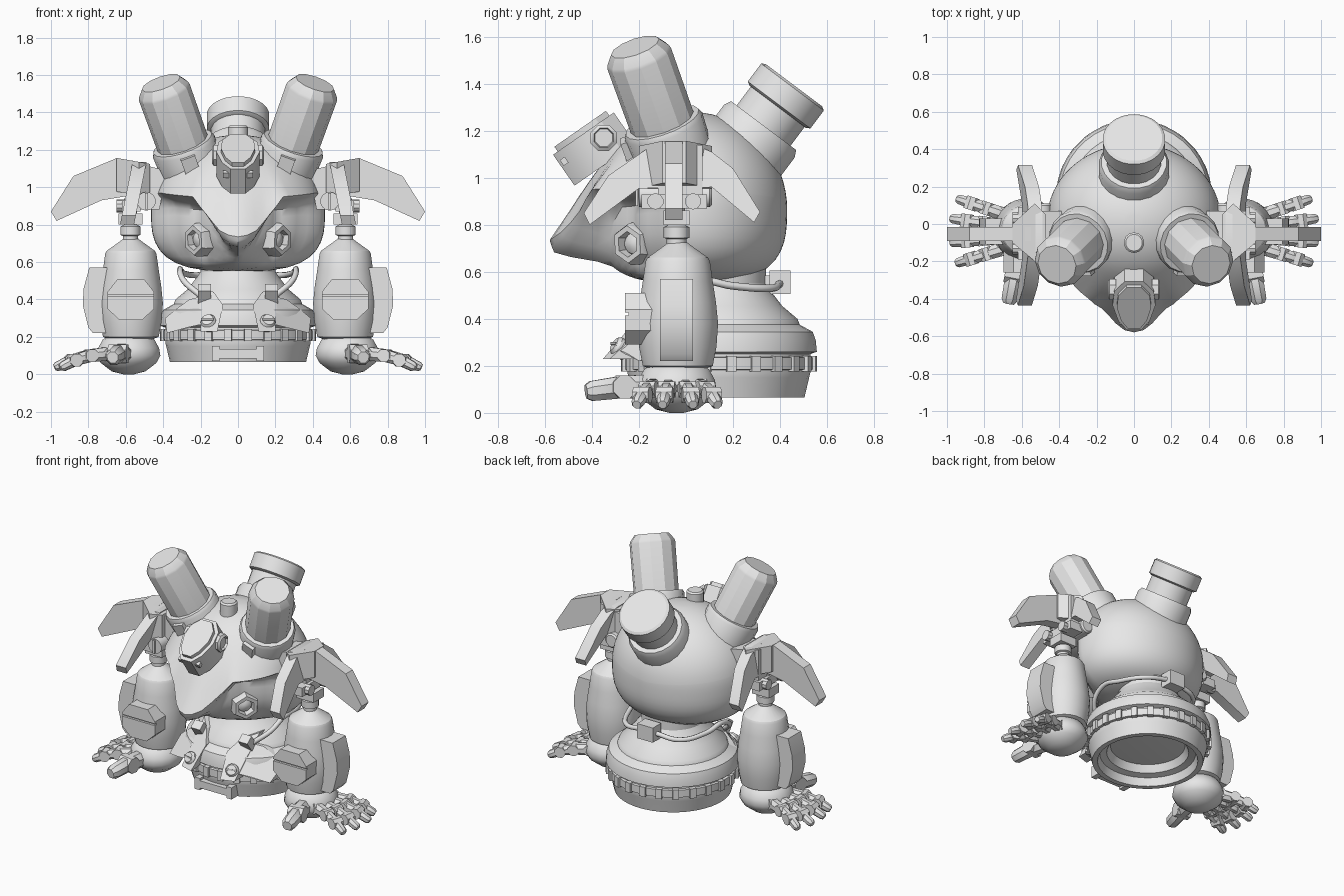
import bpy, bmesh, math
from mathutils import Vector as V

cube = bpy.data.objects.get("Cube")
if cube:
    bpy.data.objects.remove(cube)

grey = bpy.data.materials.new("plain grey")
grey.use_nodes = True
grey.diffuse_color = (0.8, 0.8, 0.8, 1)
grey.node_tree.nodes["Principled BSDF"].inputs["Base Color"].default_value = grey.diffuse_color
X, Y, Z = V((1, 0, 0)), V((0, 1, 0)), V((0, 0, 1))


def part(name, build, mirror=False, angle=30):
    """Make one object; build(bm) adds its geometry in world coordinates."""
    bm = bmesh.new()
    build(bm)
    bmesh.ops.recalc_face_normals(bm, faces=bm.faces)
    me = bpy.data.meshes.new(name)
    bm.to_mesh(me)
    bm.free()
    me.materials.append(grey)
    me.shade_smooth()
    me.set_sharp_from_angle(angle=math.radians(angle))
    ob = bpy.data.objects.new(name, me)
    bpy.context.collection.objects.link(ob)
    if mirror:
        ob.modifiers.new("both sides", 'MIRROR')


def skin(bm, rings):
    rows = [[bm.verts.new(p) for p in ring] for ring in rings]
    for a, b in zip(rows, rows[1:]):
        for i in range(len(a)):
            j = (i + 1) % len(a)
            bm.faces.new((a[i], a[j], b[j], b[i]))
    bm.faces.new(rows[0])
    bm.faces.new(rows[-1])


def lathe(bm, profile, base, axis=Z, seg=16):
    q = V(axis).to_track_quat('Z', 'Y')
    turn = [2 * math.pi * (i + .5) / seg for i in range(seg)]
    skin(bm, [[V(base) + q @ V((max(r, .002) * math.cos(a), max(r, .002) * math.sin(a), h))
               for a in turn] for r, h in profile])


def rod(bm, p, q, r1, r2, seg=8):
    d = V(q) - V(p)
    lathe(bm, [(r1 * .8, 0), (r1, d.length * .15), (r2, d.length * .85), (r2 * .7, d.length)], p, d, seg)


def prism(bm, pts, lo, hi, u, v, w, o=(0, 0, 0)):
    skin(bm, [[V(o) + u * a + v * b + w * c for a, b in pts] for c in (lo, hi)])


def box(bm, c, s, u=X, v=Y, w=Z):
    a, b, d = (k / 2 for k in s)
    prism(bm, [(-a, -b), (a, -b), (a, b), (-a, b)], -d, d, u, v, w, c)


def interp(x, table):
    for (a, p), (b, q) in zip(table, table[1:]):
        if x <= b:
            return p + (q - p) * (x - a) / (b - a)
    return table[-1][1]


# Head: egg shape with a brow ridge that runs out into a beak, face recessed below
BROW_Z = [(0, .735), (8, .75), (18, .84), (30, .95), (65, .97), (180, .9)]
BROW_OUT = [(0, .2), (6, .185), (18, .09), (50, .04), (75, 0), (180, 0)]
RECESS = [(0, .0), (20, .06), (40, .11), (65, .08), (85, 0), (180, 0)]


def head(bm):
    n, low, up = 72, 14, 14
    rings = [[] for _ in range(low + up + 1)]
    for i in range(n):
        deg = 360 * i / n
        f = min(deg, 360 - deg)
        s, c = math.sin(math.radians(deg)), math.cos(math.radians(deg))
        flat = 1 / math.hypot(s / .465, c / .41)
        zb, out, rec = (interp(f, t) for t in (BROW_Z, BROW_OUT, RECESS))
        hold = interp(f, [(0, .06), (20, .01), (180, .01)])
        for k, ring in enumerate(rings):
            if k <= low:
                d = (zb - .551) * (1 + math.cos(math.pi * k / low)) / 2
                z = zb - d
                extra = (out * min(1, max(0, 1 - (d - hold) / .04))
                         - rec * min(1, d / .06) * min(1, (z - .551) / .09))
            else:
                z = zb + (1.279 - zb) * math.sin((k - low) / up * math.pi / 2)
                extra = out * max(0, (1.15 - z) / (1.15 - zb)) ** 1.8
            e, half = (2, .41) if z > .87 else (3, .32)
            r = flat * max(0, 1 - (abs(z - .87) / half) ** e) ** (1 / e) + extra
            ring.append(V((r * s, .02 - r * c, z)))
    skin(bm, rings)


part("head", head, angle=40)

# Eyes: six-sided sockets with a round lens
eye, look = V((.2, -.218, .72)), V((.78, -.62, -.06)).normalized()
part("eye_sockets", lambda bm: lathe(bm, [(.09, -.08), (.09, .03), (.08, .05), (.055, .05), (.05, .0)],
                                     eye, look, 6), True)
part("eye_lenses", lambda bm: lathe(bm, [(.052, 0), (.04, .02), (.02, .03), (0, .032)], eye, look, 16), True)

# Twin horns leaning out and forward
horn, lean = V((.255, -.06, 1.12)), V((.14, -.14, .39)).normalized()
part("horns", lambda bm: lathe(bm, [(.14, 0), (.143, .435), (.138, .45), (.108, .49)], horn, lean, 12), True, 20)


def collars(bm):
    lathe(bm, [(.165, -.1), (.175, .11), (.165, .13), (.13, .13)], horn, lean, 18)
    side = (-Y - lean * -lean.y).normalized()
    box(bm, horn + lean * .04 + side * .17, (.08, .05, .13), side.cross(lean), side, lean)


part("horn_collars", collars, True)


# Rear turret
def turret(bm):
    axis, o = V((0, .6, .8)), V((0, .246, 1.11))
    lathe(bm, [(.145, -.1), (.145, .26)], o, axis, 20)
    lathe(bm, [(.15, .24), (.168, .25), (.168, .345), (.152, .355)], o, axis, 24)
    lathe(bm, [(.19, -.06), (.19, .11), (.175, .14), (.14, .14)], o, axis, 20)


part("rear_turret", turret)

# Forehead visor with round side knobs, and the top button
along, out = V((0, .82, .57)), V((0, -.57, .82))
visor_at = V((0, -.4, 1.14))


def visor(bm):
    half = [(.04, -.16), (.085, -.1), (.115, .0), (.105, .09), (.05, .155)]
    outline = half + [(-a, b) for a, b in reversed(half)]
    prism(bm, outline, -.1, .06, X, along, out, visor_at)
    prism(bm, [(a * .8, b * .85) for a, b in outline], .05, .085, X, along, out, visor_at)
    for s in (-1, 1):
        box(bm, visor_at + V((s * .05, 0, 0)) + along * -.137 + out * .01, (.06, .025, .03),
            X, along, out)
        lathe(bm, [(.06, 0), (.06, .035), (.045, .045), (.04, .03)], (s * .095, -.35, 1.17), X * s, 8)


part("visor", visor)
part("top_button", lambda bm: lathe(bm, [(.055, 0), (.055, .08), (.045, .09)], (0, -.1, 1.24), Z, 14))


# Shoulder guards: front-to-back arch leaning outward plus a side fin
def guards(bm):
    arch = [(-.41, .8), (-.435, .85), (-.33, 1.01), (-.2, 1.1), (-.15, 1.135), (.05, 1.135), (.11, 1.11),
            (.2, 1.04), (.315, .855), (.29, .81), (.11, .96), (-.2, .955)]
    prism(bm, arch, .55, .625, Y, V((-.2, 0, 1)), X, (.166, 0, 0))
    fin = [(.55, 1.14), (.65, 1.155), (.88, 1.06), (1, .87), (.97, .82), (.73, .93), (.55, .96)]
    prism(bm, fin, -.09, -.015, X, Z, Y)
    hub = [(-.15, .47), (.05, .47), (.11, .53), (.0, .65), (-.1, .65), (-.2, .53)]
    prism(bm, hub, .86, 1.04, Y, V((1, 0, .18)), Z)
    prism(bm, [(.38, 1.09), (.6, 1.14), (.6, .93), (.52, .88), (.42, .88)], -.12, .07, X, Z, Y)


part("shoulder_guards", guards, True)


def joints(bm):
    lathe(bm, [(.05, -.15), (.05, .15), (.04, .16)], (.49, -.05, .925), Y, 14)
    box(bm, (.49, -.21, .925), (.015, .01, .09))
    box(bm, (.57, -.05, .9), (.1, .28, .06))
    for y in (-.13, .03):
        lathe(bm, [(.035, 0), (.035, .05)], (.6, y, .9), X, 10)
    lathe(bm, [(.042, 0), (.042, .06), (.055, .065), (.055, .11), (.035, .12), (.035, .26)], (.575, -.04, .68), Z, 14)
    box(bm, (.575, -.04, .83), (.13, .11, .06))


part("shoulder_joints", joints, True)


# Forearms with outer shields and slotted front bosses
def forearms(bm):
    lathe(bm, [(.04, .725), (.06, .71), (.13, .66), (.138, .645), (.15, .56), (.164, .47), (.173, .38),
               (.166, .28), (.15, .2), (.1, .18)], (.573, -.035, 0), Z, 24)


part("forearms", forearms, True, 25)


def shields(bm):
    rim = [(.65, .57), (.795, .57), (.825, .46), (.83, .37), (.8, .25), (.775, .22), (.65, .22)]
    prism(bm, rim, -.11, .03, X, Z, Y)


part("forearm_shields", shields, True)


def bosses(bm):
    disc = [(-.125, .35), (-.06, .29), (.06, .29), (.125, .35), (.125, .44), (.07, .51), (-.07, .51), (-.125, .44)]
    o = (.573, 0, 0)
    prism(bm, disc[:4] + [(.125, .415), (-.125, .415)], -.26, -.12, X, Z, Y, o)
    prism(bm, [(-.125, .427), (.125, .427)] + disc[4:], -.26, -.12, X, Z, Y, o)
    prism(bm, disc, -.245, -.12, X, Z, Y, o)


part("forearm_bosses", bosses, True)


# Hands
def palms(bm):
    lathe(bm, [(.03, 0), (.09, .015), (.15, .06), (.172, .1), (.165, .14), (.14, .185), (.1, .21)],
          (.585, -.04, 0), Z, 20)


part("palms", palms, True, 50)


def digit(bm, path, r):
    for k, (p, q) in enumerate(zip(path, path[1:])):
        rod(bm, p, q, r * (1 - k * .1), r * (.95 - k * .13))
        side = (q - p).cross(Z).normalized()
        lathe(bm, [(r * .95, -r * .9), (r * .95, r * .9)], p, side, 8)


def fingers(bm):
    for y0, tip in ((.05, (.945, .135)), (-.01, (.98, .03)), (-.07, (.98, -.1)), (-.13, (.95, -.21))):
        a, b = V((.69, y0, .11)), V((*tip, .035))
        digit(bm, [a, a.lerp(b, .38) + Z * .018, a.lerp(b, .7) + Z * .018, b], .039)
    digit(bm, [V((.61, -.14, .11)), V((.64, -.27, .11)), V((.67, -.425, .09))], .056)


part("fingers", fingers, True)

# Neck, skirt and hollow foot
HUB = V((0, .14, 0))
part("base", lambda bm: lathe(bm, [
    (.2, .62), (.2, .55), (.22, .52), (.27, .455), (.335, .4), (.345, .375), (.4, .345), (.413, .31), (.418, .26),
    (.39, .25), (.39, .17), (.385, .15), (.365, .065), (.33, .065), (.315, .12), (.27, .13), (.24, .19), (.14, .24),
    (0, .25)], HUB, Z, 40))


def ring(bm):
    lathe(bm, [(.38, .18), (.405, .185), (.405, .235), (.38, .24)], HUB, Z, 40)
    for i in range(24):
        a = 2 * math.pi * (i + .5) / 24
        d = V((math.cos(a), math.sin(a), 0))
        box(bm, HUB + d * .4 + Z * .21, (.036, .04, .066), d, Z.cross(d), Z)


part("lug_ring", ring)


# Bolted front plates that hug the skirt: a sloping leg and a side wing
def plates(bm):
    leg = [(.21, .47), (.13, .44), (.08, .37), (.11, .23), (.2, .23)]
    wing = [(.18, .42), (.26, .4), (.33, .35), (.39, .3), (.38, .22), (.27, .25), (.18, .27)]

    def wrap(x, z, lift):
        r = .265 + (.48 - z) * .88 + lift
        return V((x, .14 - math.sqrt(max(.01, r * r - x * x)), z))
    for outline, lift in ((leg, .02), (wing, .015)):
        skin(bm, [[wrap(x, z, k) for x, z in outline] for k in (-.06, lift)])
    n = V((.25, -.8, .5)).normalized()
    bolt = wrap(.155, .275, .0)
    lathe(bm, [(.042, -.03), (.042, .02), (.032, .035)], bolt, n, 12)
    box(bm, bolt + n * .037, (.07, .012, .008), n.cross(Z).normalized(), Z, n)
    box(bm, (.18, -.15, .42), (.07, .06, .11), X, V((0, .8, .6)), V((0, -.6, .8)))


part("front_plates", plates, True)


def clasp(bm):
    box(bm, (0, -.24, .11), (.2, .06, .05))
    for s in (-1, 1):
        box(bm, (s * .12, -.235, .11), (.04, .07, .08))


part("front_clasp", clasp)


# Rear hose box and hoses around the neck
def hose_box(bm):
    box(bm, (0, .4, .555), (.12, .09, .1))
    box(bm, (0, .35, .555), (.07, .12, .06))


part("hose_box", hose_box)
curve = bpy.data.curves.new("hoses", 'CURVE')
curve.dimensions = '3D'
curve.bevel_depth = .016
curve.bevel_resolution = 2
curve.resolution_u = 6
curve.materials.append(grey)
for s in (-1, 1):
    path = [(.05, .4, .55), (.2, .36, .53), (.29, .2, .54), (.31, .05, .56), (.29, -.06, .5), (.2, -.13, .42)]
    sp = curve.splines.new('BEZIER')
    sp.bezier_points.add(len(path) - 1)
    for bp, (x, y, z) in zip(sp.bezier_points, path):
        bp.co = (s * x, y, z)
        bp.handle_left_type = bp.handle_right_type = 'AUTO'
bpy.context.collection.objects.link(bpy.data.objects.new("hoses", curve))
